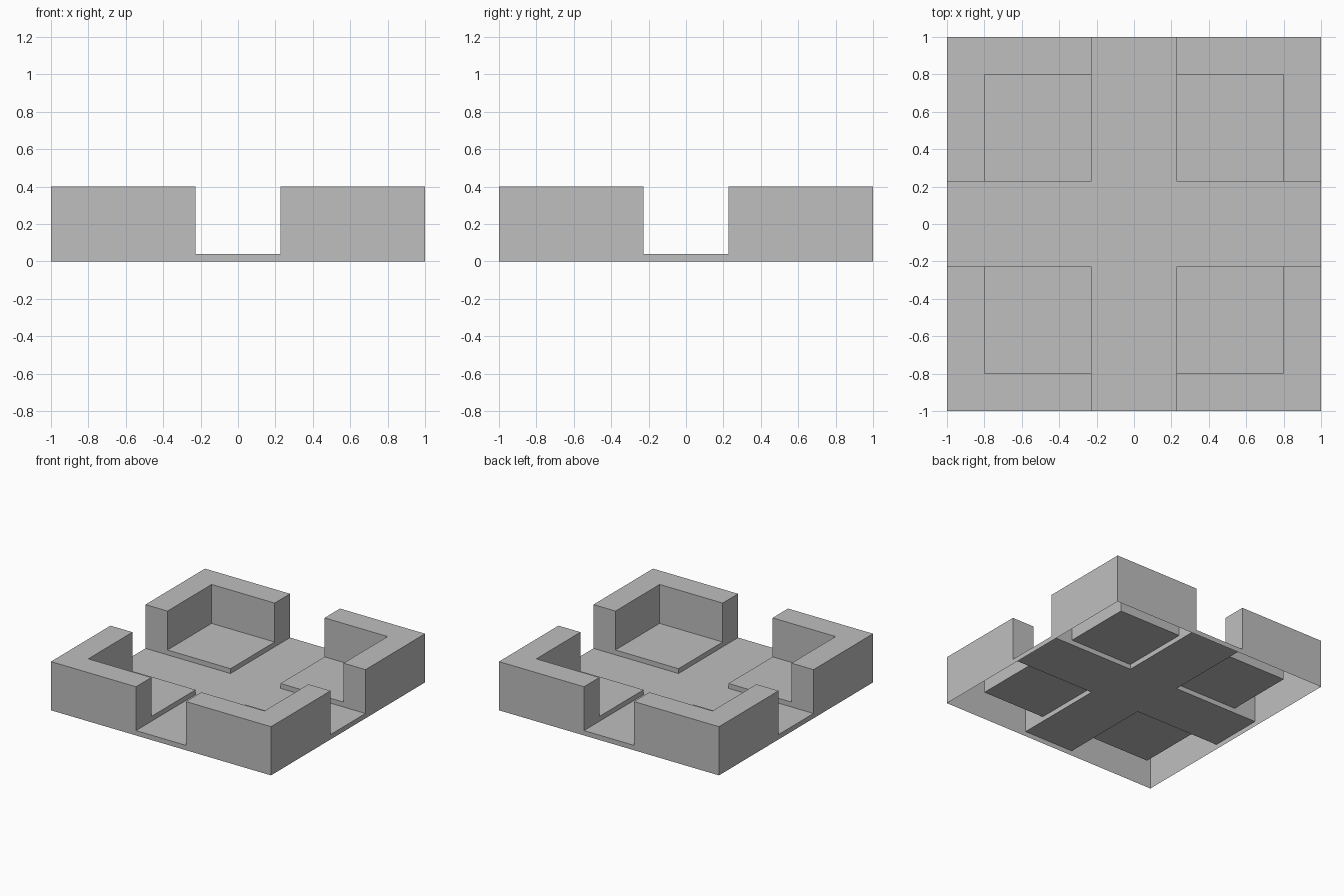
import bpy
import bmesh
from math import pi
from mathutils import Matrix, Vector

cube = bpy.data.objects.get("Cube")
if cube:
    bpy.data.objects.remove(cube, do_unlink=True)

EDGE = 1.0      # outer half width
INNER = 0.8     # inner face of the walls
GAP = 0.227     # half width of the passages
FLOOR, PAD, WALL = 0.04, 0.08, 0.4

grey = bpy.data.materials.new("light_grey")
grey.use_nodes = True
colour = (0.52, 0.52, 0.52, 1)
grey.diffuse_color = colour
grey.node_tree.nodes["Principled BSDF"].inputs["Base Color"].default_value = colour


def open_shell(name, outline, top, bottoms, turn=0):
    """Flat top plus one skirt per edge, down to its bottom height (None: no skirt)."""
    spin = Matrix.Rotation(turn * pi / 2, 3, "Z")
    bm = bmesh.new()
    rim = [bm.verts.new(spin @ Vector((x, y, top))) for x, y in outline]
    bm.faces.new(rim)
    for i, low in enumerate(bottoms):
        if low is None:
            continue
        a, b = rim[i], rim[(i + 1) % len(rim)]
        c, d = (bm.verts.new((v.co.x, v.co.y, low)) for v in (b, a))
        bm.faces.new((b, a, d, c))
    bmesh.ops.remove_doubles(bm, verts=bm.verts, dist=0.0001)
    mesh = bpy.data.meshes.new(name)
    bm.to_mesh(mesh)
    bm.free()
    mesh.materials.append(grey)
    obj = bpy.data.objects.new(name, mesh)
    bpy.context.collection.objects.link(obj)
    return obj


# Cross-shaped floor, with a low skirt at the end of each arm
arm = [(EDGE, -GAP), (EDGE, GAP), (GAP, GAP)]
cross = []
for k in range(4):
    spin = Matrix.Rotation(k * pi / 2, 2)
    cross += [tuple(spin @ Vector(p)) for p in arm]
open_shell("cross_floor", cross, FLOOR, [0, None, None] * 4)

# Raised corner pads and the L-shaped walls around them
pad = [(GAP, GAP), (INNER, GAP), (INNER, INNER), (GAP, INNER)]
wall = [(EDGE, GAP), (EDGE, EDGE), (GAP, EDGE),
        (GAP, INNER), (INNER, INNER), (INNER, GAP)]
for k, corner in enumerate(("back_left", "back_right", "front_right", "front_left")):
    open_shell(corner + "_pad", pad, PAD, [FLOOR, None, None, FLOOR], k)
    open_shell(corner + "_wall", wall, WALL, [0, 0, FLOOR, PAD, PAD, FLOOR], k)
